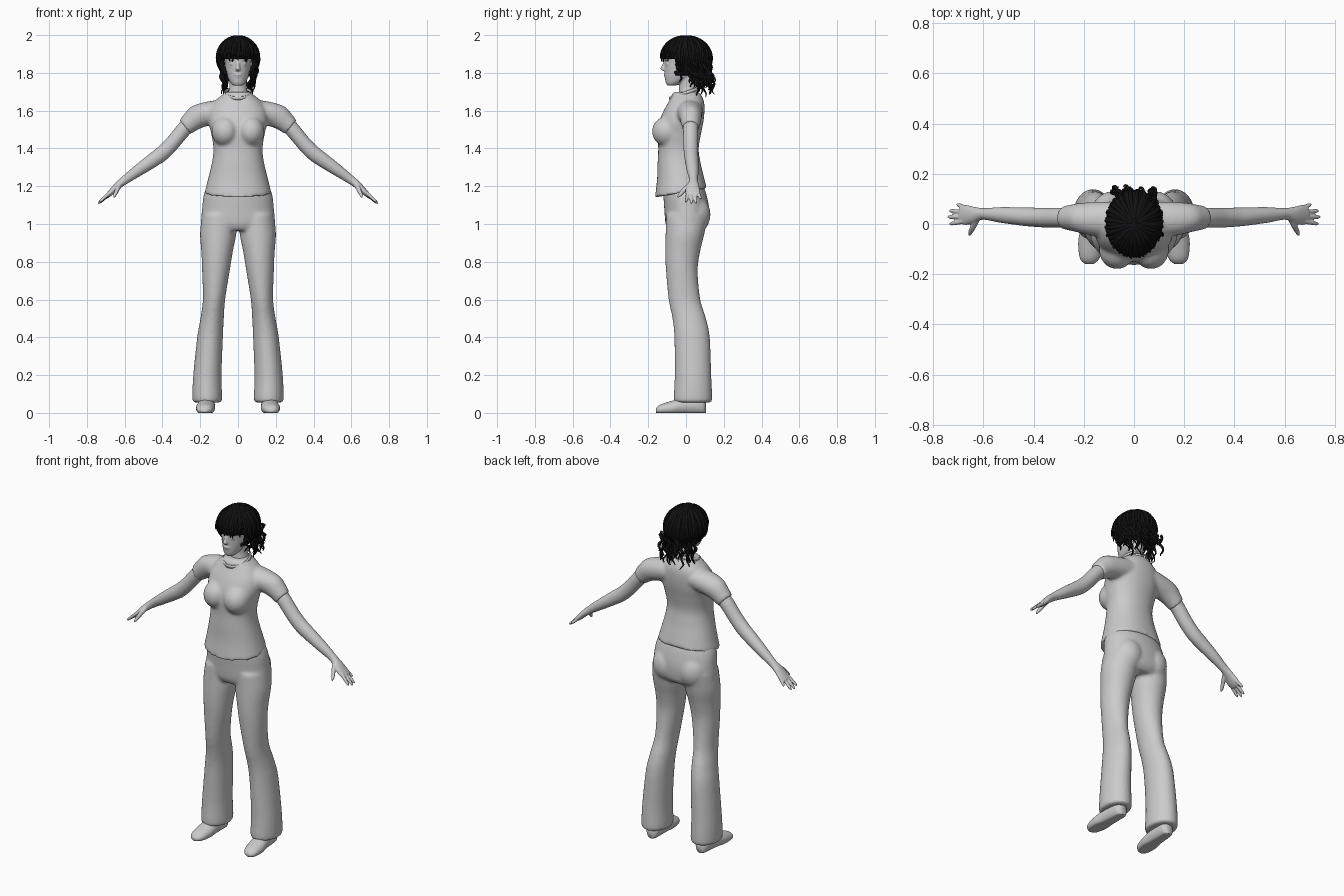
import bpy, bmesh, math, random
from mathutils import Vector, Matrix

random.seed(4)
cube = bpy.data.objects.get("Cube")
if cube:
    bpy.data.objects.remove(cube, do_unlink=True)

X, Y, Z = Vector((1, 0, 0)), Vector((0, 1, 0)), Vector((0, 0, 1))
ARM_UP = Vector((0.62, 0, 0.78))


def material(name, value):
    m = bpy.data.materials.new(name)
    m.use_nodes = True
    m.diffuse_color = (value, value, value, 1)
    m.node_tree.nodes["Principled BSDF"].inputs["Base Color"].default_value = m.diffuse_color
    return m


grey = material("plain grey", 0.6)
black = material("hair black", 0.006)


def spline(rings, steps=6):
    """Smoothly interpolate a list of equal-length tuples."""
    out = []
    for i in range(len(rings) - 1):
        quad = [rings[max(0, min(len(rings) - 1, i + k))] for k in (-1, 0, 1, 2)]
        for s in range(steps):
            t = s / steps
            out.append([b + 0.5 * t * (c - a + t * (2*a - 5*b + 4*c - d + t * (3*(b - c) + d - a)))
                        for a, b, c, d in zip(*quad)])
    return out + [rings[-1]]


def loft(bm, rings, u=X, v=Y, side=1, power=1.0, n=32):
    """Skin rings of (x, y, z, radius along u, radius along v)."""
    loops = []
    for x, y, z, ru, rv in spline(rings):
        loop = []
        for k in range(n):
            a = 2 * math.pi * k / n
            c, s = math.cos(a), math.sin(a)
            c, s = (math.copysign(abs(w) ** power, w) for w in (c, s))
            p = Vector((x, y, z)) + u * (ru * c) + v * (rv * s)
            loop.append(bm.verts.new((p.x * side, p.y, p.z)))
        loops.append(loop)
    for a, b in zip(loops, loops[1:]):
        for k in range(n):
            bm.faces.new((a[k], a[(k + 1) % n], b[(k + 1) % n], b[k]))
    bm.faces.new(loops[0][::-1])
    bm.faces.new(loops[-1])


def ball(bm, centre, radii):
    bmesh.ops.create_uvsphere(bm, u_segments=28, v_segments=18, radius=1,
                              matrix=Matrix.Translation(centre) @ Matrix.Diagonal((*radii, 1)))


def finish(bm, name, mat, voxel=0, smooth=4, mirror=False):
    """Make an object; optionally fuse its volumes, relax and mirror them."""
    bmesh.ops.recalc_face_normals(bm, faces=bm.faces)
    me = bpy.data.meshes.new(name)
    bm.to_mesh(me)
    bm.free()
    me.materials.append(mat)
    for f in me.polygons:
        f.use_smooth = True
    ob = bpy.data.objects.new(name, me)
    bpy.context.collection.objects.link(ob)
    if voxel:
        r = ob.modifiers.new("fuse", 'REMESH')
        r.mode, r.voxel_size, r.use_smooth_shade = 'VOXEL', voxel, True
        s = ob.modifiers.new("relax", 'SMOOTH')
        s.factor, s.iterations = 0.5, smooth
    if mirror:
        ob.modifiers.new("mirror", 'MIRROR').use_mirror_merge = False
    return ob


# Shirt: torso, bust and short sleeves fused together
bm = bmesh.new()
torso = [(1.17, -.027, .177, .137), (1.25, -.03, .156, .123), (1.33, -.037, .137, .113),
         (1.40, -.04, .13, .107), (1.48, -.035, .142, .115), (1.54, -.025, .156, .117),
         (1.60, -.01, .152, .108), (1.65, .002, .122, .093), (1.685, .002, .082, .077),
         (1.70, 0, .066, .066)]
loft(bm, [(0, y, z, rx, ry) for z, y, rx, ry in torso], power=0.9, n=48)
for s in (1, -1):
    ball(bm, (.068 * s, -.1, 1.49), (.072, .08, .08))
    loft(bm, [(.08, .02, 1.6, .07, .07), (.15, .02, 1.585, .068, .072), (.21, .024, 1.568, .06, .066),
              (.25, .025, 1.54, .052, .055), (.28, .025, 1.512, .046, .048)], Y, ARM_UP, s)
for vert in bm.verts:  # hem dips at the front
    if vert.co.z < 1.3:
        vert.co.z += vert.co.y * 0.18 * (1.3 - vert.co.z) / 0.13
finish(bm, "shirt", grey, 0.009, 6)

# Collar ring around the base of the neck
bm = bmesh.new()
tilt = Matrix.Translation((0, -.01, 1.692)) @ Matrix.Rotation(math.radians(19), 4, 'X')
band = [[bm.verts.new(tilt @ Vector((math.cos(a) * r, math.sin(a) * r * 1.1, h)))
         for a in (2 * math.pi * k / 40 for k in range(40))]
        for r, h in ((.078, -.008), (.074, .008), (.068, .008), (.07, -.008))]
for i in range(4):
    for k in range(40):
        a, b = band[i], band[(i + 1) % 4]
        bm.faces.new((a[k], a[(k + 1) % 40], b[(k + 1) % 40], b[k]))
finish(bm, "collar", grey)

# Trousers: hips, seat and flared legs
bm = bmesh.new()
hips = [(1.22, -.012, .152, .098), (1.16, -.006, .18, .113), (1.08, .004, .19, .119),
        (1.0, .005, .194, .113), (.965, 0, .16, .09)]
loft(bm, [(0, y, z, rx, ry) for z, y, rx, ry in hips], power=0.95, n=48)
legs = [(.1, .005, 1.05, .09, .11), (.105, -.005, .95, .096, .103), (.111, -.018, .85, .083, .092),
        (.117, -.022, .75, .073, .084), (.127, -.008, .6, .059, .084), (.137, .017, .5, .062, .089),
        (.148, .032, .4, .068, .094), (.162, .037, .2, .075, .097), (.163, .037, .08, .079, .102),
        (.163, .037, .055, .074, .097)]
for s in (1, -1):
    ball(bm, (.085 * s, .045, 1.05), (.085, .085, .1))
    loft(bm, legs, side=s)
finish(bm, "trousers", grey, 0.009, 6)

# Shoes with a flat sole
bm = bmesh.new()
loft(bm, [(.178, -.16, .012, .016, .01), (.177, -.145, .016, .034, .022), (.175, -.12, .02, .044, .03),
          (.172, -.07, .026, .05, .039), (.168, -.02, .035, .046, .045), (.165, .05, .04, .042, .05),
          (.163, .09, .035, .035, .045), (.163, .105, .03, .018, .03)], X, Z)
for vert in bm.verts:
    vert.co.z = max(vert.co.z, 0)
finish(bm, "shoes", grey, mirror=True)

# Arms with palm, fingers and thumb
bm = bmesh.new()
loft(bm, [(.22, .025, 1.555, .04, .042), (.28, .025, 1.508, .04, .041), (.35, .025, 1.425, .039, .04),
          (.40, .027, 1.375, .038, .04), (.45, .03, 1.338, .036, .038), (.53, .036, 1.282, .031, .031),
          (.60, .04, 1.232, .023, .023), (.64, .036, 1.2, .033, .019), (.672, .036, 1.168, .04, .016),
          (.692, .038, 1.15, .034, .012)], Y, ARM_UP)
for base, tip in (((.68, .01, 1.165), (.735, 0, 1.115)), ((.685, .028, 1.16), (.742, .028, 1.107)),
                  ((.68, .047, 1.16), (.736, .053, 1.11)), ((.665, .062, 1.17), (.706, .078, 1.132))):
    a, b = Vector(base), Vector(tip)
    loft(bm, [(*a, .01, .01), (*a.lerp(b, .5), .009, .009), (*a.lerp(b, .85), .0075, .0075),
              (*b, .003, .003)], Y, ARM_UP, n=14)
loft(bm, [(.628, .02, 1.205, .015, .015), (.64, -.01, 1.18, .012, .013), (.65, -.03, 1.157, .01, .01),
          (.656, -.046, 1.14, .004, .004)], X, Vector((0, .68, -.73)), n=14)
finish(bm, "arms_and_hands", grey, 0.0035, 3, mirror=True)

# Head with neck and facial forms
bm = bmesh.new()
skull = [(1.732, -.078, .02, .02), (1.745, -.064, .038, .042), (1.775, -.04, .054, .072),
         (1.81, -.025, .064, .088), (1.85, -.015, .069, .1), (1.9, -.01, .074, .108),
         (1.94, -.008, .068, .1), (1.97, -.008, .045, .07), (1.982, -.008, .015, .02)]
loft(bm, [(0, y, z, rx, ry) for z, y, rx, ry in skull])
loft(bm, [(0, .015, 1.64, .065, .06), (0, .012, 1.7, .05, .05), (0, .01, 1.74, .045, .046),
          (0, .01, 1.82, .048, .05)])
loft(bm, [(0, -.11, 1.868, .007, .006), (0, -.117, 1.84, .009, .01), (0, -.121, 1.822, .013, .015),
          (0, -.112, 1.81, .011, .01)], n=16)
ball(bm, (0, -.107, 1.791), (.022, .011, .0065))
ball(bm, (0, -.103, 1.78), (.019, .012, .0065))
ball(bm, (0, -.094, 1.754), (.019, .015, .014))
for s in (1, -1):
    ball(bm, (.029 * s, -.098, 1.848), (.014, .01, .009))
    ball(bm, (.03 * s, -.103, 1.872), (.025, .012, .008))
    ball(bm, (.07 * s, .005, 1.835), (.008, .018, .03))
finish(bm, "head_and_neck", grey, 0.0045, 3)

# Hair cap, opened around the face and neck
bm = bmesh.new()
CAP, SIZE = Vector((0, 0, 1.875)), Vector((.11, .133, .116))
ball(bm, CAP, SIZE)
hidden = []
for f in bm.faces:
    c = f.calc_center_median()
    if (c.z < 1.872 and c.y < -.055) or c.z < 1.785:
        hidden.append(f)
bmesh.ops.delete(bm, geom=hidden, context='FACES')
cap = finish(bm, "hair_cap", black)
thick = cap.modifiers.new("thickness", 'SOLIDIFY')
thick.thickness, thick.offset = 0.022, -1


def locks(name, paths, depth):
    """Tapered tubes along a set of paths."""
    cu = bpy.data.curves.new(name, 'CURVE')
    cu.dimensions, cu.bevel_depth, cu.bevel_resolution, cu.use_fill_caps = '3D', depth, 1, True
    for path in paths:
        sp = cu.splines.new('POLY')
        sp.points.add(len(path) - 1)
        for i, p in enumerate(path):
            t = i / (len(path) - 1)
            sp.points[i].co = (*p, 1)
            sp.points[i].radius = 1.05 - 0.8 * t ** 3
        sp.use_smooth = True
    cu.materials.append(black)
    ob = bpy.data.objects.new(name, cu)
    bpy.context.collection.objects.link(ob)
    bpy.ops.object.select_all(action='DESELECT')
    ob.select_set(True)
    bpy.context.view_layer.objects.active = ob
    bpy.ops.object.convert(target='MESH')


# Combed locks from crown to fringe, sides and back
paths = []
for i in range(72):
    a = 2 * math.pi * i / 72
    end = math.radians(92 if math.sin(a) < -.45 else 122) + random.uniform(-.07, .12)
    wave = random.uniform(-.12, .12)
    path = []
    for k in range(15):
        t = end * k / 14
        b = a + wave * math.sin(t * 2)
        lift = 1 + .03 * math.sin(i * 2.4) * math.sin(t)
        d = Vector((math.sin(t) * math.cos(b), math.sin(t) * math.sin(b), math.cos(t)))
        path.append(CAP + d * SIZE * lift)
    paths.append(path)
locks("combed_locks", paths, 0.009)


def curl(x, y, top, bottom, drift, r=.009):
    ph = random.uniform(0, 6)
    return [Vector((x + drift[0] * t + r * math.cos(ph + 11 * t), y + drift[1] * t + r * math.sin(ph + 11 * t),
                    top + (bottom - top) * t)) for t in (k / 22 for k in range(23))]


# Curls beside the face and neck, then the gathered curls at the back
paths = []
for s in (1, -1):
    for i in range(7):
        paths.append(curl(s * random.uniform(.085, .105), random.uniform(-.05, .05), 1.87,
                          random.uniform(1.74, 1.80), (-.018 * s, .01)))
    for i in range(6):
        paths.append(curl(s * random.uniform(.065, .09), random.uniform(.02, .08), 1.84,
                          random.uniform(1.67, 1.73), (-.008 * s, .012)))
for i in range(30):
    paths.append(curl(random.uniform(-.085, .085), random.uniform(.06, .125), random.uniform(1.82, 1.88),
                      random.uniform(1.67, 1.77), (random.uniform(-.015, .015), random.uniform(.005, .035))))
locks("hanging_curls", paths, 0.0075)
